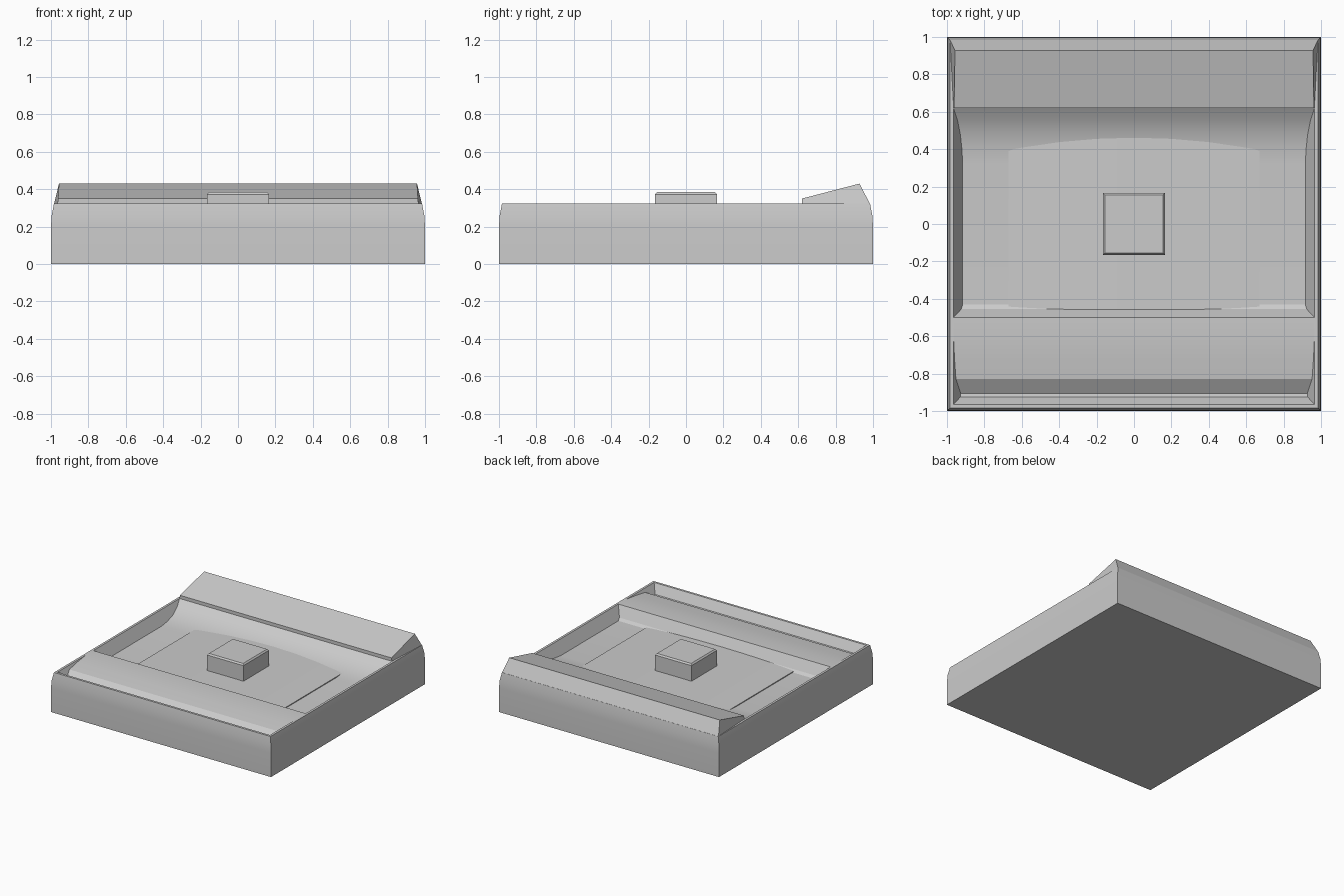
import bpy, bmesh, math

if "Cube" in bpy.data.objects:
    bpy.data.objects.remove(bpy.data.objects["Cube"])


def finish(name, bm, angle=25):
    bmesh.ops.remove_doubles(bm, verts=bm.verts, dist=0.0005)
    bmesh.ops.recalc_face_normals(bm, faces=bm.faces)
    me = bpy.data.meshes.new(name)
    bm.to_mesh(me)
    bm.free()
    ob = bpy.data.objects.new(name, me)
    bpy.context.collection.objects.link(ob)
    bpy.ops.object.select_all(action='DESELECT')
    ob.select_set(True)
    bpy.context.view_layer.objects.active = ob
    bpy.ops.object.shade_smooth_by_angle(angle=math.radians(angle))
    return ob


def face(bm, *pts):
    bm.faces.new([bm.verts.new(p) for p in pts])


def ring(half, z):
    return [(sx * half, sy * half, z) for sx, sy in ((-1, -1), (1, -1), (1, 1), (-1, 1))]


RIM, TOP = 0.965, 0.323

# Tray: outer shell and rim
bm = bmesh.new()
rings = [ring(1, 0), ring(1, 0.2), ring(0.996, 0.26), ring(0.984, TOP), ring(RIM, TOP)]
for a, b in zip(rings, rings[1:]):
    for i in range(4):
        j = (i + 1) % 4
        face(bm, a[i], a[j], b[j], b[i])
face(bm, *reversed(rings[0]))

# Tray: sunken interior following a front-to-back profile, with sloped side walls
profile = [(-RIM, TOP), (-0.925, 0.25), (-0.905, 0.247), (-0.83, 0.297), (-0.72, 0.312),
           (-0.6, TOP), (-0.5, TOP), (-0.455, 0.24), (-0.43, 0.225), (0.32, 0.225),
           (0.4, 0.233), (0.48, 0.25), (0.56, 0.283), (0.62, TOP), (RIM, TOP)]


def half_width(z):
    return RIM - (TOP - z) * 0.5


for (y0, z0), (y1, z1) in zip(profile, profile[1:]):
    w0, w1 = half_width(z0), half_width(z1)
    face(bm, (-w0, y0, z0), (w0, y0, z0), (w1, y1, z1), (-w1, y1, z1))
    for s in (-1, 1):
        low = [(s * w0, y0, z0), (s * w1, y1, z1)]
        high = [p for p in ((s * RIM, y1, TOP), (s * RIM, y0, TOP)) if p not in low]
        if high:
            face(bm, *low, *high)
finish("tray", bm)

# Floor panel: slightly crowned, with clipped corners
bm = bmesh.new()
xs = [-0.67, -0.6, -0.4, -0.2, 0, 0.2, 0.4, 0.6, 0.67]
rows = []
for x in xs:
    end = abs(x) > 0.65
    z = 0.246 - 0.014 * (x / 0.67) ** 2
    rows.append([(x, -0.44 if end else -0.46, z), (x, 0.44 if end else 0.48, z)])
for (a0, a1), (b0, b1) in zip(rows, rows[1:]):
    face(bm, a0, b0, b1, a1)
    for p, q in ((a0, b0), (a1, b1)):
        face(bm, p, q, (q[0], q[1], 0.215), (p[0], p[1], 0.215))
for p, q in (rows[0], rows[-1]):
    face(bm, p, q, (q[0], q[1], 0.215), (p[0], p[1], 0.215))
finish("floor_panel", bm)

# Raised wedge along the back edge
bm = bmesh.new()
section = [(0.965, 0.62, 0.32), (0.962, 0.62, 0.35), (0.957, 0.928, 0.43), (0.984, 0.984, 0.32)]
for i in range(4):
    a, b = section[i], section[(i + 1) % 4]
    face(bm, a, b, (-b[0], b[1], b[2]), (-a[0], a[1], a[2]))
face(bm, *section)
face(bm, *[(-x, y, z) for x, y, z in section])
finish("back_wedge", bm)

# Centre block
bm = bmesh.new()
levels = [ring(0.165, 0.22), ring(0.165, 0.373), ring(0.155, 0.385)]
for a, b in zip(levels, levels[1:]):
    for i in range(4):
        j = (i + 1) % 4
        face(bm, a[i], a[j], b[j], b[i])
face(bm, *levels[-1])
face(bm, *reversed(levels[0]))
finish("centre_block", bm)
